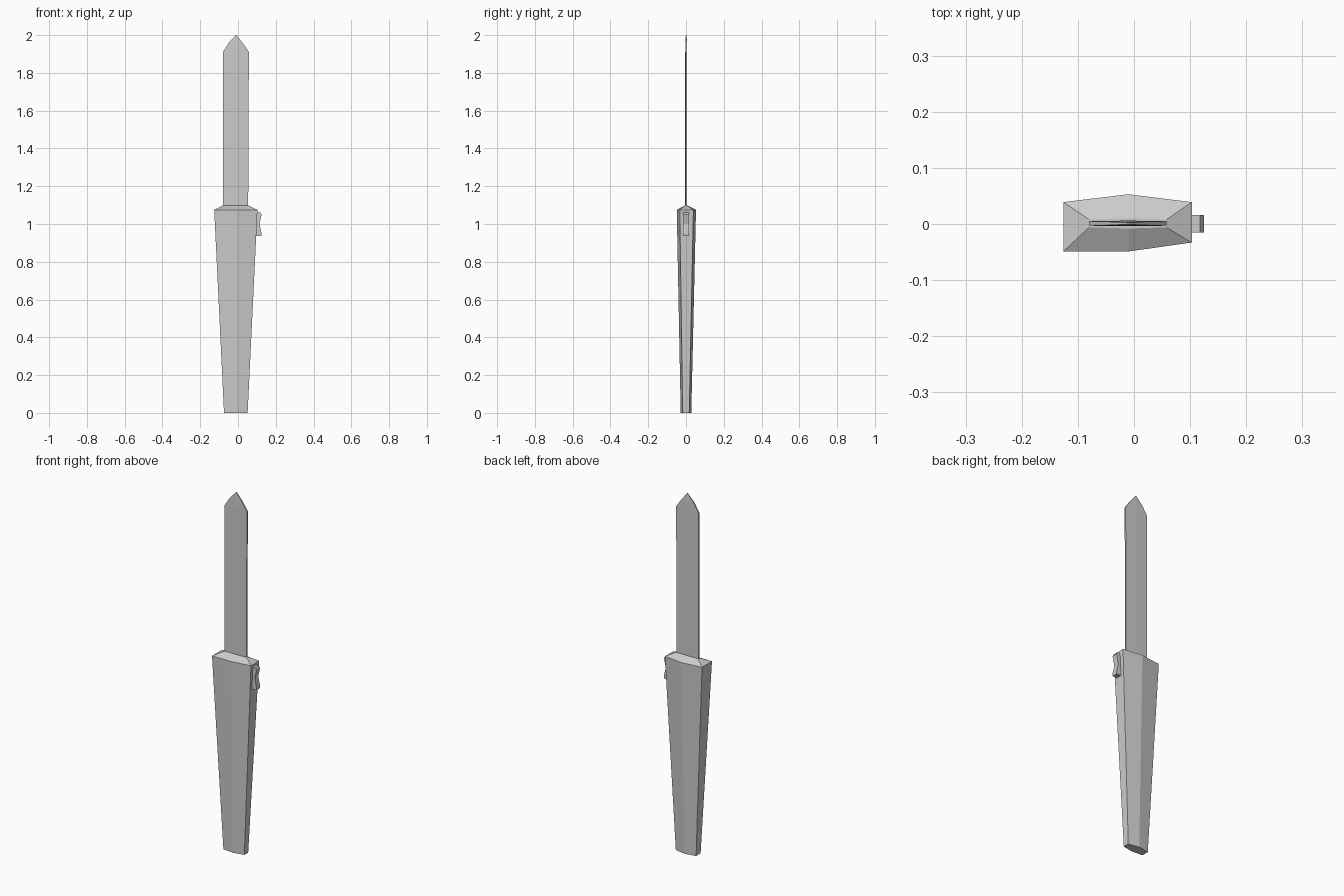
import bpy, bmesh

if "Cube" in bpy.data.objects:
    bpy.data.objects.remove(bpy.data.objects["Cube"])


def new_object(name, bm):
    bmesh.ops.recalc_face_normals(bm, faces=bm.faces)
    mesh = bpy.data.meshes.new(name)
    bm.to_mesh(mesh)
    bm.free()
    obj = bpy.data.objects.new(name, mesh)
    bpy.context.collection.objects.link(obj)
    return obj


def loft(name, rings):
    """Skin a stack of equal-sized cross-sections and cap both ends."""
    bm = bmesh.new()
    loops = [[bm.verts.new(p) for p in ring] for ring in rings]
    n = len(loops[0])
    for a, b in zip(loops, loops[1:]):
        for i in range(n):
            j = (i + 1) % n
            bm.faces.new((a[i], a[j], b[j], b[i]))
    bm.faces.new(loops[0][::-1])
    bm.faces.new(loops[-1])
    return new_object(name, bm)


def section(z, x0, xm, x1, front, back):
    """Six-sided section; front and back give y at left, middle, right."""
    xs = (x0, xm, x1)
    return ([(x, y, z) for x, y in zip(xs, front)] +
            [(x, y, z) for x, y in zip(xs[::-1], back[::-1])])


# Tapered faceted handle with a sloped collar around the blade slot
loft("handle", [
    section(0.0, -0.074, -0.01, 0.051, (-0.023, -0.028, -0.017), (0.017, 0.028, 0.017)),
    section(1.075, -0.126, -0.01, 0.103, (-0.049, -0.049, -0.033), (0.039, 0.053, 0.039)),
    section(1.097, -0.08, -0.01, 0.058, (-0.006, -0.008, -0.006), (0.008, 0.01, 0.008)),
])

# Thin blade with a faint central ridge and a pointed tip
blade_levels = [(1.05, -0.08, 0.054, 0.005), (1.5, -0.08, 0.055, 0.005),
                (1.91, -0.08, 0.058, 0.005), (1.96, -0.049, 0.024, 0.004),
                (2.0, -0.0115, -0.0085, 0.002)]
loft("blade", [
    section(z, x0, -0.01, x1, (0.001 - t * 0.8, 0.001 - t, 0.001 - t * 0.8),
            (0.001 + t * 0.8, 0.001 + t, 0.001 + t * 0.8))
    for z, x0, x1, t in blade_levels])

# Release button with a concave thumb rest
button_profile = [(0.085, 1.06), (0.118, 1.06), (0.125, 1.05), (0.114, 1.0),
                  (0.125, 0.95), (0.124, 0.937), (0.085, 0.937)]
loft("release_button", [[(x, y, z) for x, z in button_profile] for y in (-0.015, 0.016)])
